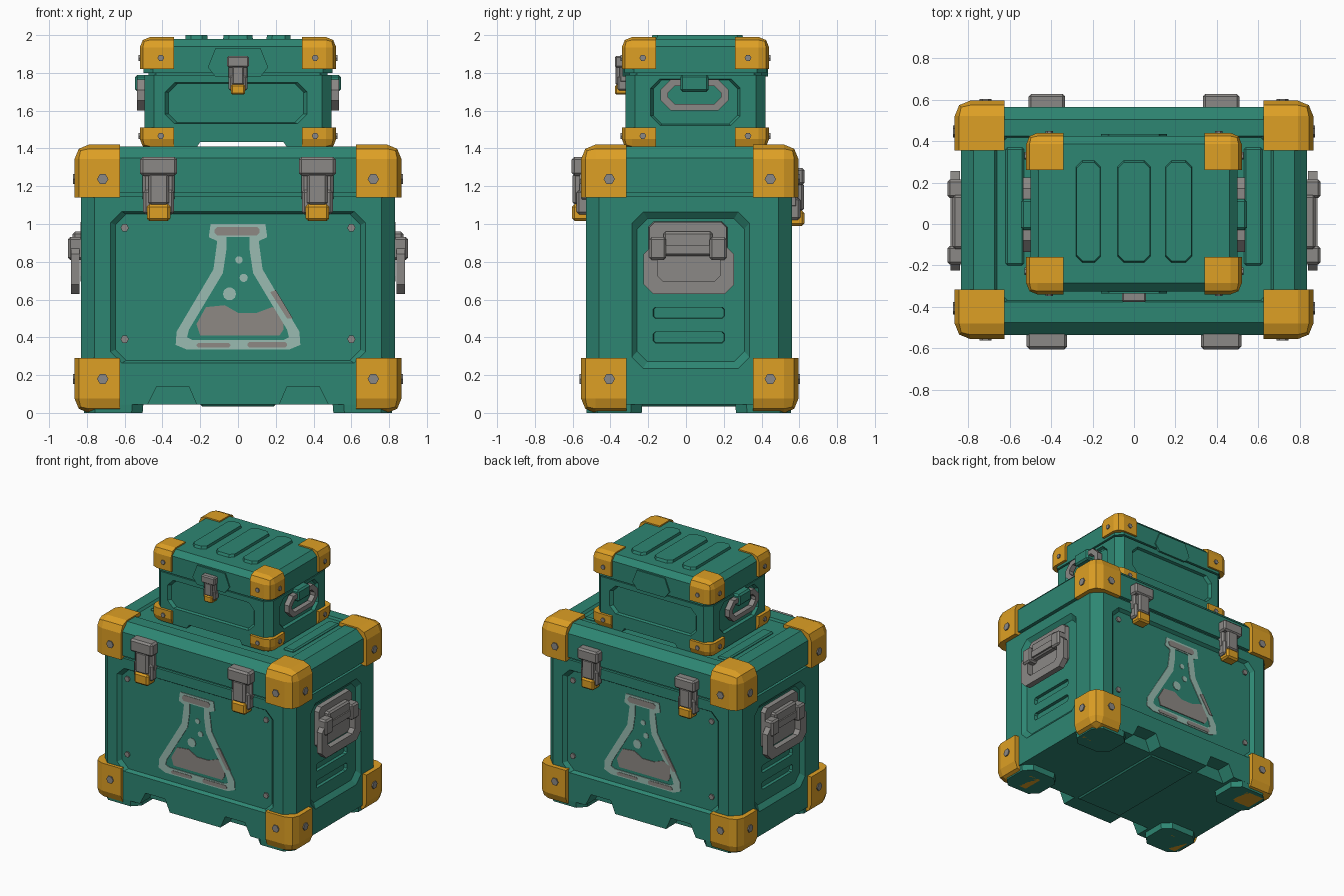
import bpy, bmesh, math
from mathutils import Vector

if "Cube" in bpy.data.objects:
    bpy.data.objects.remove(bpy.data.objects["Cube"])


def material(name, r, g, b):
    m = bpy.data.materials.new(name)
    m.use_nodes = True
    m.diffuse_color = (r, g, b, 1)
    bsdf = m.node_tree.nodes["Principled BSDF"]
    bsdf.inputs["Base Color"].default_value = (r, g, b, 1)
    bsdf.inputs["Roughness"].default_value = 0.7
    return m


TEAL = material("teal paint", 0.027, 0.24, 0.17)
YELLOW = material("yellow guard", 0.73, 0.35, 0.018)
METAL = material("grey metal", 0.26, 0.25, 0.24)
PALE = material("pale stencil", 0.32, 0.5, 0.44)
WORN = material("worn stencil", 0.27, 0.25, 0.23)


def finish(name, bm, mat):
    bmesh.ops.recalc_face_normals(bm, faces=bm.faces)
    me = bpy.data.meshes.new(name)
    bm.to_mesh(me)
    bm.free()
    me.materials.append(mat)
    ob = bpy.data.objects.new(name, me)
    bpy.context.collection.objects.link(ob)
    return ob


def cube(lo, hi):
    bm = bmesh.new()
    bmesh.ops.create_cube(bm, size=1)
    for v in bm.verts:
        v.co = Vector([(l + h) / 2 + c * abs(h - l) for l, h, c in zip(lo, hi, v.co)])
    return bm


def box(name, lo, hi, mat, bevel=0.0):
    bm = cube(lo, hi)
    if bevel:
        bmesh.ops.bevel(bm, geom=bm.edges[:], offset=bevel, segments=1, affect="EDGES")
    return finish(name, bm, mat)


def place(axis, p, d):
    co = list(p)
    co.insert(axis, d)
    return co


def prism(name, pts, axis, a, b, mat, scale=1.0):
    """Outline pushed along an axis from a to b; the end at b may be scaled."""
    bm = bmesh.new()
    n = len(pts)
    c = [(min(p[i] for p in pts) + max(p[i] for p in pts)) / 2 for i in (0, 1)]
    one = [bm.verts.new(place(axis, p, a)) for p in pts]
    two = [bm.verts.new(place(axis, [c[i] + (p[i] - c[i]) * scale for i in (0, 1)], b)) for p in pts]
    bm.faces.new(one)
    bm.faces.new(two)
    for i in range(n):
        j = (i + 1) % n
        bm.faces.new((one[i], one[j], two[j], two[i]))
    return finish(name, bm, mat)


def ring(name, outer, inner, axis, a, b, mat):
    """Closed frame between two outlines with equal point counts."""
    bm = bmesh.new()
    loops = [[bm.verts.new(place(axis, p, d)) for p in pts]
             for pts, d in ((outer, a), (outer, b), (inner, b), (inner, a))]
    n = len(outer)
    for k in range(4):
        l, m = loops[k], loops[(k + 1) % 4]
        for i in range(n):
            j = (i + 1) % n
            bm.faces.new((l[i], l[j], m[j], m[i]))
    return finish(name, bm, mat)


def octagon(u0, v0, u1, v1, c):
    return [(u0 + c, v0), (u1 - c, v0), (u1, v0 + c), (u1, v1 - c),
            (u1 - c, v1), (u0 + c, v1), (u0, v1 - c), (u0, v0 + c)]


def disc(u, v, r, n=6):
    return [(u + r * math.cos(math.tau * i / n), v + r * math.sin(math.tau * i / n)) for i in range(n)]


def cut(ob, pts, axis, a, b, scale=1.0):
    cutter = prism("cutter", pts, axis, a, b, TEAL, scale)
    mod = ob.modifiers.new("cut", "BOOLEAN")
    mod.operation, mod.solver, mod.object = "DIFFERENCE", "EXACT", cutter
    bpy.context.view_layer.objects.active = ob
    bpy.ops.object.modifier_apply(modifier=mod.name)
    bpy.data.objects.remove(cutter)


def shell(name, hx, hy, cy, z0, z1, side, top=0.0):
    """Box with chamfered upright edges and, for lids, chamfered top edges."""
    bm = cube((-hx, cy - hy, z0), (hx, cy + hy, z1))
    up = [e for e in bm.edges if abs(e.verts[0].co.z - e.verts[1].co.z) > 0.01]
    bmesh.ops.bevel(bm, geom=up, offset=side, segments=1, affect="EDGES")
    if top:
        rim = [e for e in bm.edges if all(v.co.z > z1 - 0.001 for v in e.verts)]
        bmesh.ops.bevel(bm, geom=rim, offset=top, segments=1, affect="EDGES")
    return finish(name, bm, TEAL)


def corner_guards(prefix, hx, hy, cy, size, z_lo, z_hi, bev, bolt):
    for z0, z1, upper in ((*z_lo, False), (*z_hi, True)):
        for sx in (-1, 1):
            for sy in (-1, 1):
                x, y = sx * hx, cy + sy * hy
                xi, yi = x - sx * size, y - sy * size
                bm = cube((min(x, xi), min(y, yi), z0), (max(x, xi), max(y, yi), z1))
                tip = Vector((x, y, z1 if upper else z0))
                edges = [e for e in bm.edges if any((v.co - tip).length < 1e-4 for v in e.verts)]
                bmesh.ops.bevel(bm, geom=edges, offset=bev, segments=2, profile=0.5, affect="EDGES")
                finish(prefix + "_corner_guard", bm, YELLOW)
                zb = z0 + (z1 - z0) * (0.35 if upper else 0.62)
                prism(prefix + "_bolt", disc(x - sx * size * 0.62, zb, bolt), 1, y - sy * 0.02, y + sy * 0.008, METAL)
                prism(prefix + "_bolt", disc(y - sy * size * 0.62, zb, bolt), 0, x - sx * 0.02, x + sx * 0.008, METAL)


# Large crate: body, lid, recessed panels and underside notches
CY, HX, HY = 0.015, 0.83, 0.545
body = shell("large_body", HX, HY, CY, 0.045, 1.145, 0.07)
lid = shell("large_lid", 0.835, 0.55, CY, 1.165, 1.41, 0.07, 0.06)
shell("large_seam", HX - 0.02, HY - 0.02, CY, 1.1, 1.2, 0.06)
cut(lid, octagon(-0.68, -0.38, 0.68, 0.43, 0.05), 2, 1.42, 1.393, 0.97)
for s in (-1, 1):
    y = CY + s * HY
    cut(body, octagon(-0.68, 0.26, 0.68, 1.07, 0.06), 1, y + s * 0.005, y - s * 0.025, 0.955)
    x = s * HX
    cut(body, octagon(-0.29, 0.23, 0.34, 1.07, 0.06), 0, x + s * 0.005, x - s * 0.03, 0.9)
    for z in (0.37, 0.5):
        cut(body, octagon(-0.18, z, 0.21, z + 0.06, 0.012), 0, x, x - s * 0.055, 0.95)
    for t in (-1, 1):
        notch = [(t * 0.2, 0.0), (t * 0.26, 0.14), (t * 0.43, 0.14), (t * 0.5, 0.0)]
        cut(body, notch, 1, y + s * 0.02, y - s * 0.12)
        foot = octagon(*sorted((t * 0.5, t * 0.82))[:1], min(y, y - s * 0.3),
                       max(t * 0.5, t * 0.82), max(y, y - s * 0.3), 0.06)
        prism("large_foot", foot, 2, 0.06, 0.0, TEAL, 0.97)
    box("lid_runner", (s * 0.575 - 0.045, -0.2, 1.38), (s * 0.575 + 0.045, 0.37, 1.408), TEAL, 0.01)
box("base_plate", (-0.2, -0.4, 0.035), (0.2, 0.43, 0.06), TEAL, 0.01)
corner_guards("large", 0.865, 0.575, 0.02, 0.24, (0, 0.29), (1.14, 1.42), 0.075, 0.03)

# Small case stacked on the lid
SY, SX, SH = 0.05, 0.495, 0.37
case = shell("small_body", SX, SH, SY, 1.405, 1.79, 0.05)
shell("small_lid", 0.5, 0.375, SY, 1.8, 1.98, 0.05, 0.04)
shell("small_seam", SX - 0.02, SH - 0.02, SY, 1.75, 1.85, 0.04)
cut(case, [(-0.23, 1.39), (-0.2, 1.435), (0.24, 1.435), (0.27, 1.39)], 1, -0.5, 0.6)
for s in (-1, 1):
    y, x = SY + s * SH, s * SX
    cut(case, octagon(-0.39, 1.53, 0.37, 1.75, 0.05), 1, y + s * 0.005, y - s * 0.022, 0.94)
    cut(case, octagon(-0.19, 1.52, 0.29, 1.77, 0.05), 0, x + s * 0.005, x - s * 0.022, 0.93)
    prism("lid_tab", [(-0.16, 1.83), (-0.12, 1.78), (0.12, 1.78), (0.16, 1.83), (0.12, 1.93), (-0.12, 1.93)],
          1, y - s * 0.02, y + s * 0.015, TEAL)
for x, w in ((-0.22, 0.06), (0, 0.08), (0.215, 0.065)):
    prism("top_rib", octagon(x - w, -0.19, x + w, 0.31, 0.03), 2, 1.97, 2.0, TEAL, 0.95)
corner_guards("small", 0.52, 0.39, SY, 0.18, (1.395, 1.51), (1.82, 1.99), 0.055, 0.018)

# Side handles
for s in (-1, 1):
    def sidebox(name, y0, y1, z0, z1, x0, x1, mat=METAL):
        box(name, (min(s * x0, s * x1), y0, z0), (max(s * x0, s * x1), y1, z1), mat, 0.012)
    prism("handle_plate", octagon(-0.2, 0.69, 0.22, 1.015, 0.03), 0, s * 0.79, s * 0.835, METAL, 0.97)
    grip = ring("handle_grip", octagon(-0.225, 0.63, 0.255, 0.89, 0.05),
                octagon(-0.15, 0.695, 0.18, 0.84, 0.03), 0, s * 0.84, s * 0.885, METAL)
    sidebox("handle_hood", -0.12, 0.14, 0.83, 0.96, 0.81, 0.875)
    for y in (-0.15, 0.17):
        sidebox("handle_knuckle", y - 0.045, y + 0.045, 0.81, 0.93, 0.81, 0.9)
    ring("small_handle_grip", octagon(-0.135, 1.6, 0.225, 1.765, 0.055),
         octagon(-0.095, 1.635, 0.185, 1.73, 0.035), 0, s * 0.495, s * 0.535, METAL)
    sidebox("small_handle_hinge", -0.03, 0.12, 1.7, 1.79, 0.46, 0.545, TEAL)

# Latches: (offset from centre, bottom, top, half width, depth, material)
LATCH = [("hinge", 1.255, 1.355, 0.098, 0.07, METAL), ("back_plate", 1.12, 1.28, 0.085, 0.03, METAL),
         ("arm", 1.1, 1.27, 0.055, 0.065, METAL), ("clasp", 1.05, 1.18, 0.082, 0.045, METAL),
         ("tip", 1.015, 1.105, 0.062, 0.068, YELLOW)]


def latch(prefix, x, y, s, k, z_ref):
    for part, z0, z1, w, d, mat in LATCH:
        ya, yb = y - s * 0.03, y + s * d * k
        z0, z1 = z_ref + (z0 - 1.015) * k, z_ref + (z1 - 1.015) * k
        box(prefix + "_" + part, (x - w * k, min(ya, yb), z0), (x + w * k, max(ya, yb), z1), mat, 0.014 * k)


for s in (-1, 1):
    for x in (-0.42, 0.42):
        latch("large_latch", x, CY + s * 0.55, s, 1.0 if s < 0 else 0.9, 1.015 if s < 0 else 0.99)
latch("small_latch", 0, SY - 0.385, -1, 0.6, 1.685)

# Flask emblem and panel rivets on both large faces
right_out = [(0.27, 0.335), (0.33, 0.36), (0.325, 0.43), (0.13, 0.76), (0.11, 0.91), (0.155, 0.93), (0.145, 1.0)]
right_in = [(0.24, 0.385), (0.27, 0.4), (0.26, 0.44), (0.08, 0.74), (0.062, 0.86), (0.062, 0.925), (0.06, 0.93)]
liquid = [(-0.2, 0.41), (0.22, 0.41), (0.24, 0.44), (0.24, 0.53), (0.18, 0.56), (0.1, 0.53),
          (0.0, 0.53), (-0.07, 0.57), (-0.17, 0.56), (-0.22, 0.47)]
streak = [(0.26, 0.5), (0.29, 0.5), (0.2, 0.65), (0.17, 0.64)]


def both(pts):
    return pts + [(-x, z) for x, z in reversed(pts)]


for s in (-1, 1):
    y = CY + s * (HY - 0.025)
    low, high = y + s * 0.005, y + s * 0.008

    def turn(pts):
        return [(-s * x, z) for x, z in pts]
    ring("flask_outline", turn(both(right_out)), turn(both(right_in)), 1, y - s * 0.002, low, PALE)
    prism("flask_liquid", turn(liquid), 1, y - s * 0.002, low, WORN)
    for mark in (streak, octagon(-0.125, 0.94, 0.115, 0.985, 0.015), octagon(-0.22, 0.345, -0.04, 0.37, 0.01),
                 octagon(0.05, 0.345, 0.26, 0.375, 0.01)):
        prism("flask_wear", turn(mark), 1, y, high, WORN)
    for u, v, r in ((0.005, 0.81, 0.02), (0.03, 0.715, 0.022), (-0.045, 0.63, 0.035)):
        prism("flask_bubble", turn(disc(u, v, r, 10)), 1, y - s * 0.002, low, PALE)
    for u in (-0.6, 0.6):
        for v in (0.39, 0.98):
            prism("panel_rivet", disc(u, v, 0.022), 1, y - s * 0.01, y + s * 0.012, METAL)
